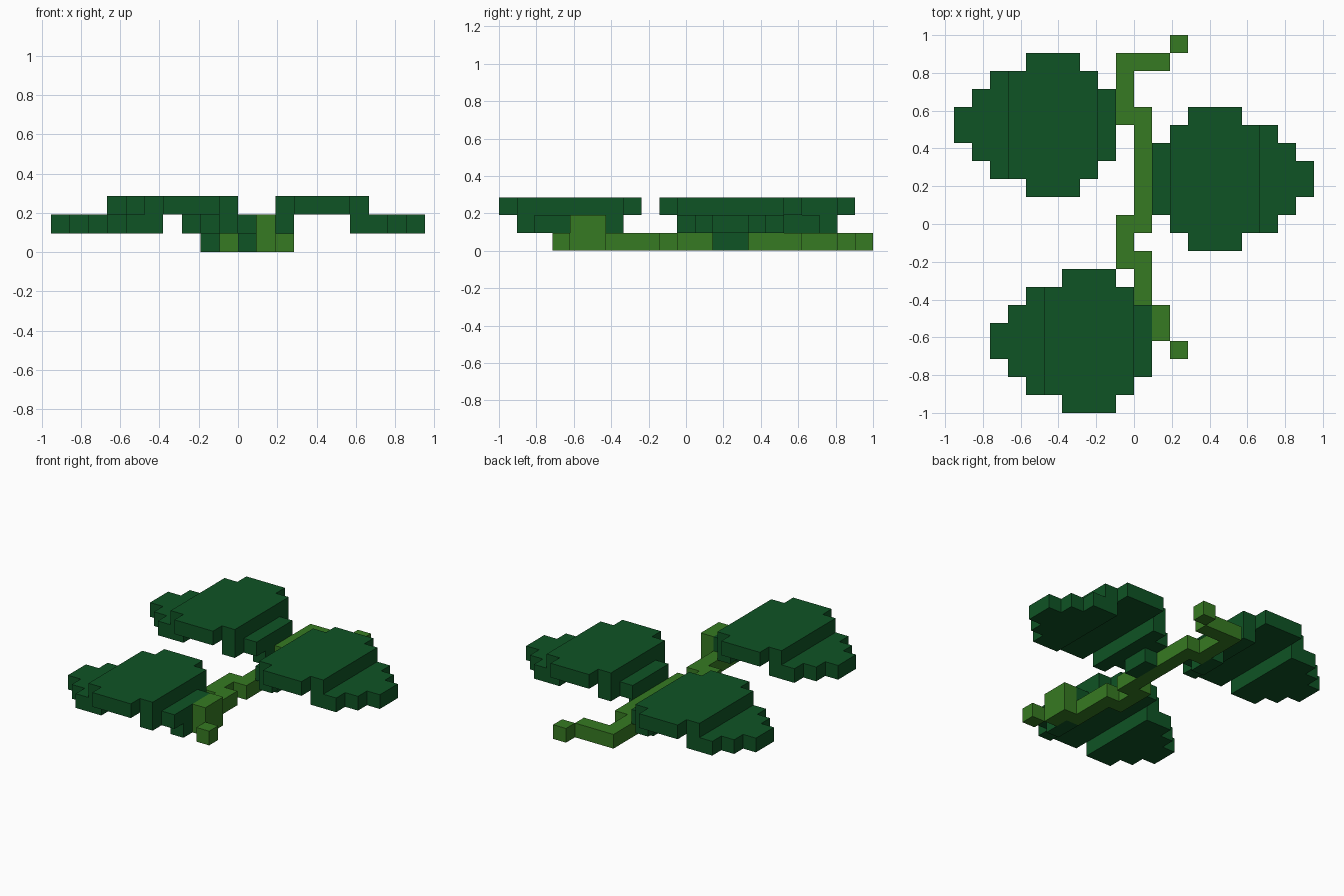
import bpy, bmesh
from mathutils import Vector

if "Cube" in bpy.data.objects:
    bpy.data.objects.remove(bpy.data.objects["Cube"])

V = 2 / 21  # size of one block


def material(name, rgb):
    m = bpy.data.materials.new(name)
    m.diffuse_color = (*rgb, 1)
    m.use_nodes = True
    m.node_tree.nodes["Principled BSDF"].inputs["Base Color"].default_value = m.diffuse_color
    return m


LEAF = material("dark leaf green", (0.0048, 0.087, 0.018))
STEM = material("stem green", (0.037, 0.195, 0.016))


def box(x0, x1, y0, y1, z0, z1):
    """Block cells in an inclusive index range."""
    return {(x, y, z) for x in range(x0, x1 + 1)
            for y in range(y0, y1 + 1) for z in range(z0, z1 + 1)}


def blocks(name, cells, mat):
    """Outer skin of a set of block cells, with flat areas merged."""
    bm = bmesh.new()
    for c in cells:
        for axis in range(3):
            for s in (-1, 1):
                n = [0, 0, 0]
                n[axis] = s
                if tuple(a + b for a, b in zip(c, n)) in cells:
                    continue
                u, w = [0, 0, 0], [0, 0, 0]
                u[(axis + 1) % 3], w[(axis + 2) % 3] = 0.5, 0.5
                mid = Vector(c) + Vector((0.5, 0.5, 0.5)) + Vector(n) * 0.5
                u, w = Vector(u), Vector(w) * s
                pts = [mid - u - w, mid + u - w, mid + u + w, mid - u + w]
                bm.faces.new([bm.verts.new(((p.x - 10) * V, p.y * V - 1, p.z * V))
                              for p in pts])
    bmesh.ops.remove_doubles(bm, verts=bm.verts, dist=0.001)
    bmesh.ops.dissolve_limit(bm, angle_limit=0.01, verts=bm.verts, edges=bm.edges)
    me = bpy.data.meshes.new(name)
    bm.to_mesh(me)
    bm.free()
    me.materials.append(mat)
    bpy.context.collection.objects.link(bpy.data.objects.new(name, me))


# Leaf: half width of each column from tip to stalk, arched over three layers
half_width = [1, 2, 3, 3, 4, 4, 4, 3, 2]
leaf = set()
for i, h in enumerate(half_width):
    if 3 <= i <= 7:
        leaf |= box(i, i, -h, h - 1, 2, 2)
    if i <= 3 or i >= 7:
        leaf |= box(i, i, -h, h - 1, 1, 1)
leaf |= box(8, 8, -1, 0, 0, 0)


def place(dx, y, flip=False):
    return {((19 - a if flip else a) + dx, b + y, c) for a, b, c in leaf}


blocks("back_left_leaf", place(0, 16), LEAF)
blocks("right_leaf", place(0, 13, True), LEAF)
blocks("front_left_leaf", place(2, 4), LEAF)

# Zigzag vine lying on the ground, with a raised bend near the front
stem = set()
for b in [(12, 12, 20, 20, 0, 0), (9, 11, 19, 19, 0, 0), (9, 9, 16, 19, 0, 0),
          (10, 10, 10, 16, 0, 0), (9, 9, 8, 10, 0, 0), (10, 10, 5, 8, 0, 0),
          (11, 11, 4, 5, 0, 1), (12, 12, 3, 3, 0, 0)]:
    stem |= box(*b)
blocks("vine_stem", stem, STEM)
